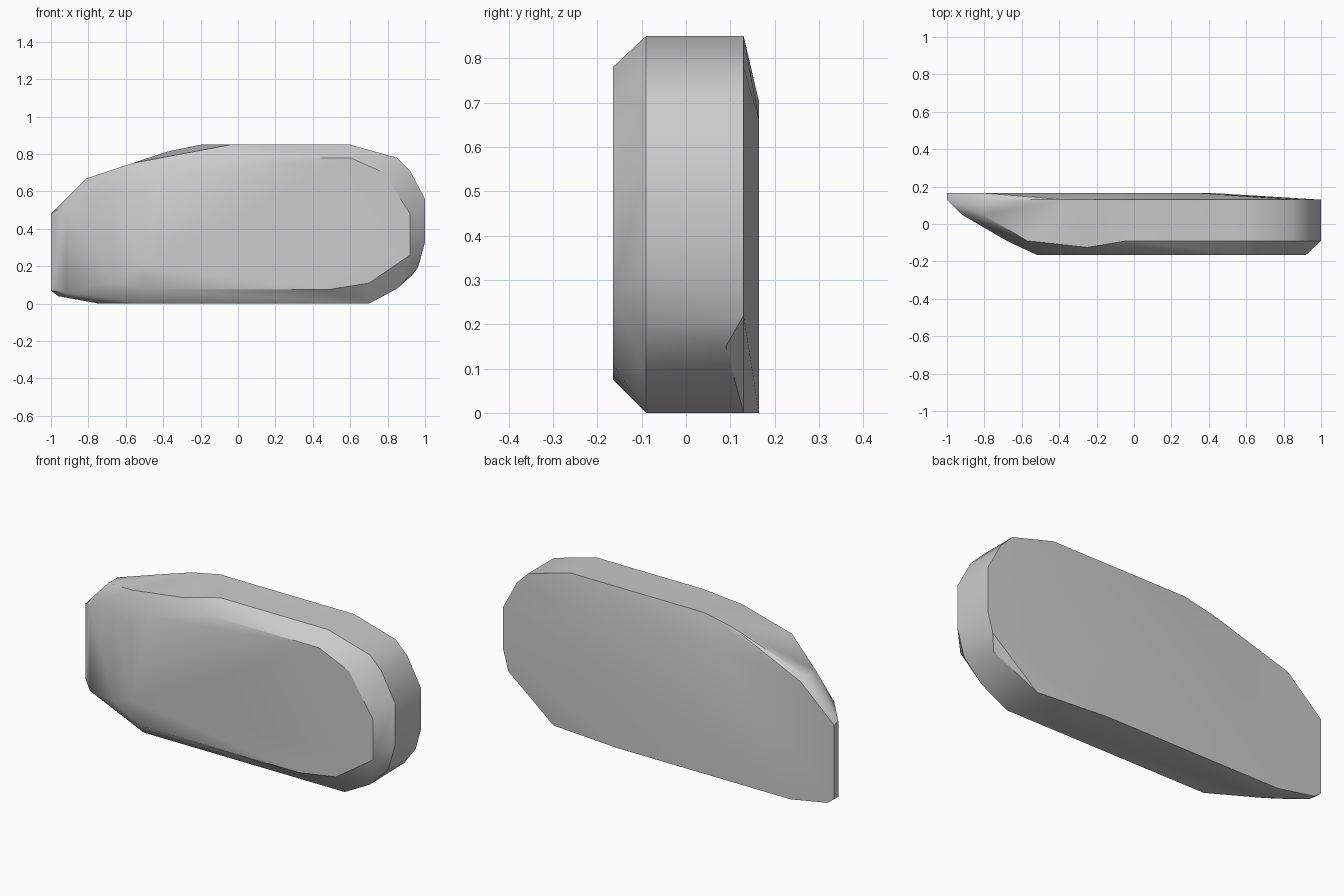
import bpy
import bmesh
import math

cube = bpy.data.objects.get("Cube")
if cube:
    bpy.data.objects.remove(cube, do_unlink=True)


def make_material(name, value):
    material = bpy.data.materials.new(name)
    material.use_nodes = True
    colour = (value, value, value, 1)
    material.diffuse_color = colour
    shader = next(n for n in material.node_tree.nodes if n.type == "BSDF_PRINCIPLED")
    shader.inputs["Base Color"].default_value = colour
    shader.inputs["Roughness"].default_value = 0.8
    return material


def add_section(bm, depth, outline):
    """Place one outline of (x, z) points at the given depth."""
    for x, z in outline:
        bm.verts.new((x, depth, z))


# Rounded end shared by the front chamfer and the rear rim
crown = [(.6, .85), (.85, .78), (.92, .71), (1, .56), (1, .33)]

bm = bmesh.new()

# Flat front face
add_section(bm, -.165, [
    (-.04, .78), (.6, .78), (.78, .7), (.92, .48), (.92, .26),
    (.7, .11), (.48, .075), (-.48, .075), (-.52, .2), (-.52, .6), (-.42, .68)])

# Chamfer around the front face
add_section(bm, -.09, crown + [
    (.96, .19), (.85, .08), (.7, 0), (-.5, 0),
    (-.68, .12), (-.68, .6), (-.57, .75), (-.04, .85)])
add_section(bm, -.125, [(-.25, .81)])

# Slanted nose running back to the narrow end
add_section(bm, .05, [(-.92, .06), (-.92, .53), (-.81, .67), (-.74, 0)])
add_section(bm, .09, [(.93, .15)])

# Rear rim
add_section(bm, .13, crown + [
    (.97, .22), (.7, 0), (-.74, 0), (-.96, .04), (-1, .07),
    (-1, .48), (-.81, .67), (-.6, .74), (-.37, .815), (-.2, .85)])

# Shallow crowned back
add_section(bm, .165, [
    (.3, 0), (.43, .35), (.35, .66), (-.3, .7), (-.8, .65),
    (-1, .47), (-1, .07), (-.96, .04), (-.74, 0)])

# Skin the sections into one solid shell
hull = bmesh.ops.convex_hull(bm, input=bm.verts[:])
spare = set(hull["geom_interior"]) | set(hull["geom_unused"])
bmesh.ops.delete(bm, geom=[v for v in spare if isinstance(v, bmesh.types.BMVert)],
                 context="VERTS")
bmesh.ops.dissolve_limit(bm, angle_limit=math.radians(1),
                         verts=bm.verts[:], edges=bm.edges[:])
bmesh.ops.recalc_face_normals(bm, faces=bm.faces[:])

mesh = bpy.data.meshes.new("faceted_slab")
bm.to_mesh(mesh)
bm.free()
mesh.materials.append(make_material("stone_grey", .6))
slab = bpy.data.objects.new("faceted_slab", mesh)
bpy.context.collection.objects.link(slab)

# Smooth shading with the sharp creases kept
bpy.ops.object.select_all(action="DESELECT")
slab.select_set(True)
bpy.context.view_layer.objects.active = slab
bpy.ops.object.shade_smooth_by_angle(angle=math.radians(30))
